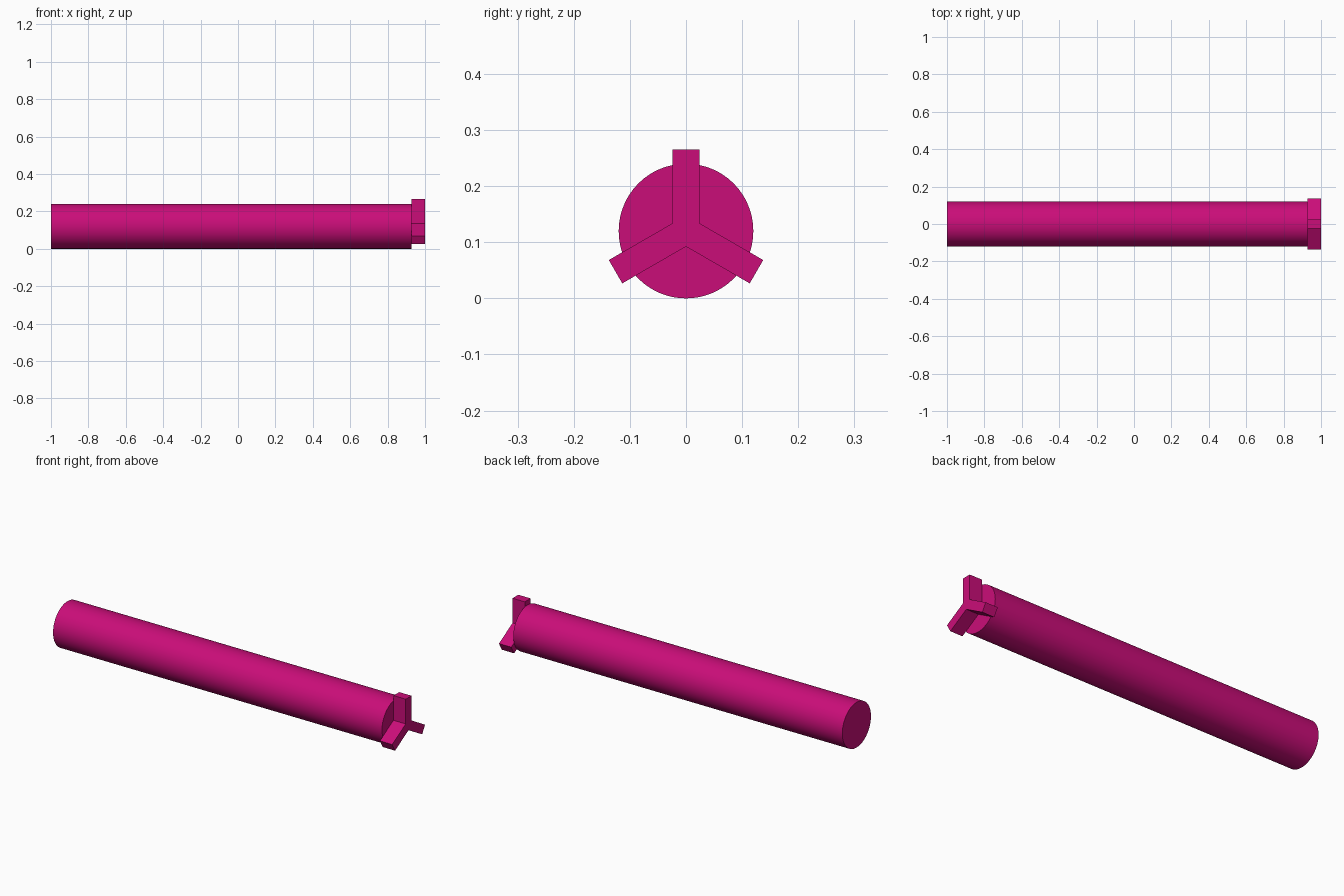
import bpy
import bmesh
from math import radians, sqrt
from mathutils import Matrix, Vector

cube = bpy.data.objects.get("Cube")
if cube:
    bpy.data.objects.remove(cube, do_unlink=True)

AXIS_Z = 0.12        # height of the shaft axis
RADIUS = 0.12
SHAFT_END = 0.928    # where the shaft meets the prongs
ARM_REACH = 0.145
ARM_HALF = 0.024

magenta = bpy.data.materials.new("magenta")
magenta.use_nodes = True
colour = (0.59, 0.004, 0.19, 1)
magenta.diffuse_color = colour
magenta.node_tree.nodes["Principled BSDF"].inputs["Base Color"].default_value = colour


def add_object(name, bm):
    bmesh.ops.recalc_face_normals(bm, faces=bm.faces)
    mesh = bpy.data.meshes.new(name)
    bm.to_mesh(mesh)
    bm.free()
    mesh.materials.append(magenta)
    obj = bpy.data.objects.new(name, mesh)
    bpy.context.collection.objects.link(obj)
    return obj


# Round shaft lying along x
length = SHAFT_END + 1
bm = bmesh.new()
place = Matrix.Translation((SHAFT_END - length / 2, 0, AXIS_Z)) @ Matrix.Rotation(radians(90), 4, "Y")
bmesh.ops.create_cone(bm, cap_ends=True, segments=64, radius1=RADIUS,
                      radius2=RADIUS, depth=length, matrix=place)
shaft = add_object("shaft", bm)
bpy.context.view_layer.objects.active = shaft
shaft.select_set(True)
bpy.ops.object.shade_smooth_by_angle(angle=radians(30))

# Three-armed end key: one arm outline turned three times, then extruded
bm = bmesh.new()
arm = [(ARM_HALF, ARM_HALF / sqrt(3)), (ARM_HALF, ARM_REACH), (-ARM_HALF, ARM_REACH)]
outline = []
for i in range(3):
    turn = Matrix.Rotation(radians(120 * i), 3, "X")
    for y, z in arm:
        outline.append(bm.verts.new(turn @ Vector((0, y, z)) + Vector((SHAFT_END, 0, AXIS_Z))))
face = bm.faces.new(outline)
grown = bmesh.ops.extrude_face_region(bm, geom=[face], use_keep_orig=True)
tips = [v for v in grown["geom"] if isinstance(v, bmesh.types.BMVert)]
bmesh.ops.translate(bm, verts=tips, vec=(1 - SHAFT_END, 0, 0))
add_object("three_arm_key", bm)
